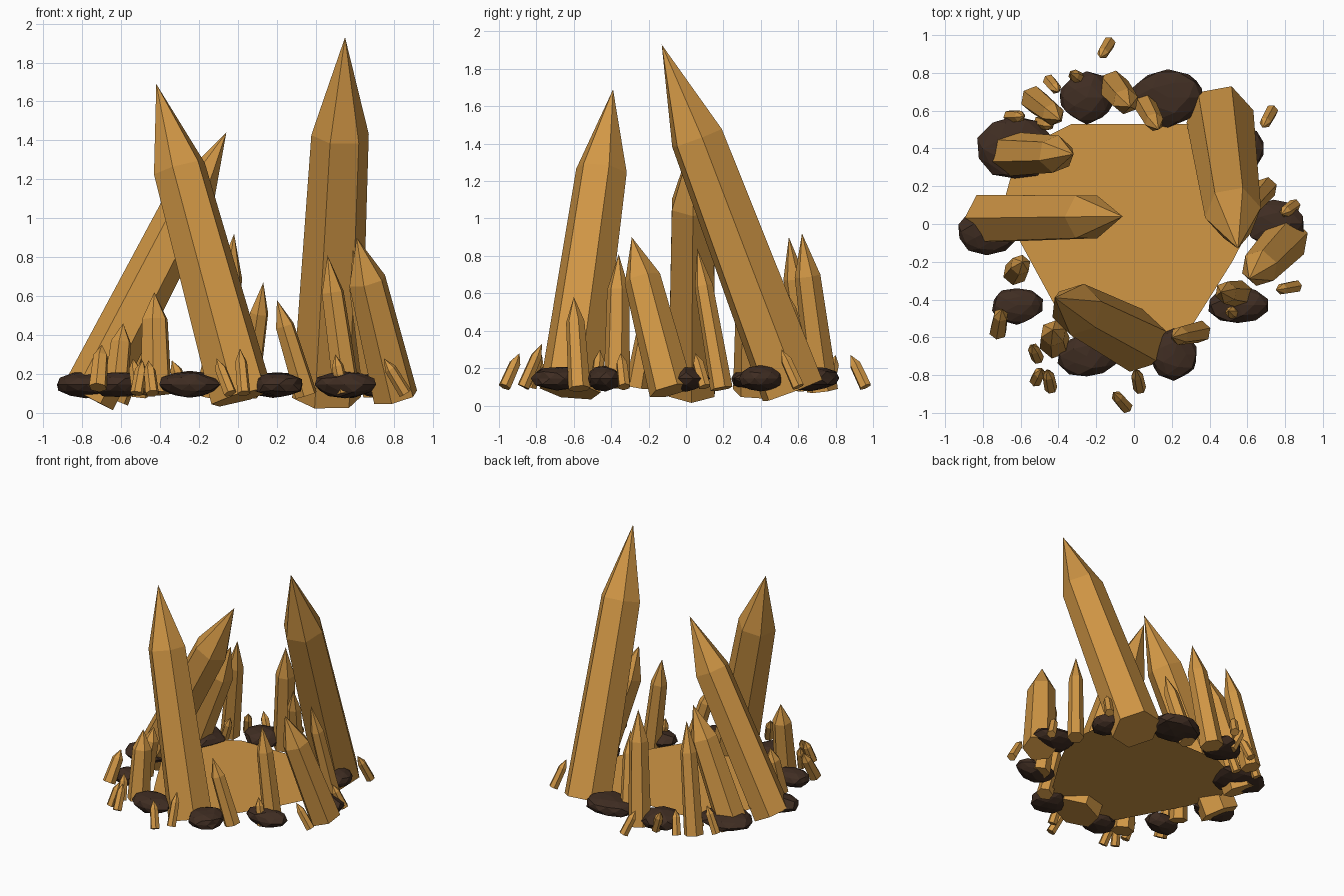
import bpy, bmesh, math, random
from mathutils import Vector

random.seed(4)


def material(name, rgb):
    m = bpy.data.materials.new(name)
    m.diffuse_color = (*rgb, 1)
    return m


AMBER = material("amber", (0.64, 0.31, 0.06))
STONE = material("dark_stone", (0.05, 0.026, 0.016))


def finish(bm, name, mat):
    mesh = bpy.data.meshes.new(name)
    bm.to_mesh(mesh)
    bm.free()
    mesh.materials.append(mat)
    ob = bpy.data.objects.new(name, mesh)
    bpy.context.collection.objects.link(ob)
    return ob


def crystal(name, base, tip, r, roll=0, shoulder=0.73, flare=1.2):
    """Six-sided shard: flat base, slight taper up to the shoulder, then a point."""
    base, tip = Vector(base), Vector(tip)
    d = (tip - base).normalized()
    u = Vector((1, 0, 0))
    u = (u - d * u.dot(d)).normalized()
    v = d.cross(u)
    bm = bmesh.new()
    rings = []
    for t, rad in ((0, r * flare), (shoulder, r)):
        c = base.lerp(tip, t)
        ring = []
        for i in range(6):
            a = math.radians(roll + 60 * i)
            ring.append(bm.verts.new(c + (u * math.cos(a) + v * math.sin(a)) * rad))
        rings.append(ring)
    point = bm.verts.new(tip)
    low, high = rings
    bm.faces.new(low[::-1])
    for i in range(6):
        j = (i + 1) % 6
        bm.faces.new((low[i], low[j], high[j], high[i]))
        bm.faces.new((high[i], high[j], point))
    return finish(bm, name, AMBER)


def rock(name, x, y, rx, ry):
    """Flattened, roughened stone."""
    bm = bmesh.new()
    bmesh.ops.create_icosphere(bm, subdivisions=2, radius=1)
    for p in bm.verts:
        k = random.uniform(0.88, 1.06)
        p.co = Vector((x + p.co.x * rx * k, y + p.co.y * ry * k, 0.145 + p.co.z * 0.068 * k))
    return finish(bm, name, STONE)


# Flat crystal floor
bm = bmesh.new()
outline = [(-0.33, 0.53), (-0.45, 0.47), (-0.63, 0.33), (-0.68, 0.15), (-0.6, -0.1),
           (-0.42, -0.43), (-0.3, -0.64), (0.18, -0.7), (0.3, -0.55), (0.52, -0.2),
           (0.65, 0.05), (0.62, 0.28), (0.33, 0.53)]
bm.faces.new([bm.verts.new((x, y, 0.14)) for x, y in outline])
finish(bm, "crystal_floor", AMBER)

# Three towering shards
crystal("tall_shard_back", (0.455, 0.57, 0.08), (0.55, -0.13, 1.93), 0.15, 10)
crystal("tall_shard_front", (0.02, -0.62, 0.08), (-0.42, -0.39, 1.69), 0.14, 15)
crystal("tall_shard_left", (-0.77, 0.03, 0.08), (-0.06, 0.04, 1.44), 0.13, 0, flare=1.1)

# Medium shards
medium = [
    ((-0.67, 0.37, 0.08), (-0.32, 0.37, 0.94), 0.10),
    ((-0.11, 0.73, 0.08), (-0.02, 0.62, 0.92), 0.07),
    ((0.81, -0.08, 0.08), (0.61, -0.29, 0.90), 0.10),
    ((0.56, -0.37, 0.10), (0.46, -0.36, 0.81), 0.06),
    ((0.70, 0.19, 0.09), (0.59, 0.06, 0.84), 0.05),
    ((-0.53, 0.66, 0.09), (-0.39, 0.55, 0.90), 0.06),
    ((0.05, 0.65, 0.09), (0.13, 0.50, 0.67), 0.05),
    ((0.35, -0.57, 0.09), (0.20, -0.60, 0.58), 0.05),
    ((-0.42, -0.63, 0.10), (-0.43, -0.56, 0.62), 0.07),
    ((-0.63, -0.26, 0.10), (-0.59, -0.20, 0.46), 0.055),
    ((-0.72, -0.57, 0.13), (-0.70, -0.45, 0.35), 0.04),
]
for i, (b, t, r) in enumerate(medium):
    crystal(f"medium_shard_{i + 1}", b, t, r, 20)

# Small shards around the rim: base x, y, then tip x, y, z
small = [
    (-0.51, -0.71, -0.54, -0.64, 0.28), (-0.52, -0.83, -0.49, -0.77, 0.27),
    (-0.44, -0.87, -0.46, -0.77, 0.27), (0.03, -0.87, 0.01, -0.77, 0.33),
    (-0.04, -0.97, -0.11, -0.89, 0.28), (0.86, -0.33, 0.75, -0.35, 0.28),
    (0.73, 0.60, 0.68, 0.51, 0.30), (0.85, 0.10, 0.78, 0.05, 0.28),
    (-0.13, 0.96, -0.18, 0.88, 0.27), (-0.45, 0.76, -0.40, 0.70, 0.27),
    (-0.27, 0.76, -0.34, 0.80, 0.27), (-0.66, 0.57, -0.58, 0.57, 0.30),
    (-0.50, 0.54, -0.43, 0.52, 0.30), (0.54, -0.48, 0.50, -0.46, 0.30),
]
for i, (bx, by, tx, ty, tz) in enumerate(small):
    crystal(f"small_shard_{i + 1}", (bx, by, 0.10), (tx, ty, tz), 0.031, 10, 0.7, 1.1)

# Ring of dark rocks
rocks = [
    (-0.62, -0.43, 0.14, 0.10), (-0.25, -0.70, 0.16, 0.12), (0.21, -0.69, 0.14, 0.14),
    (0.55, -0.43, 0.16, 0.10), (0.74, 0.00, 0.16, 0.13), (0.59, 0.40, 0.11, 0.12),
    (0.18, 0.67, 0.20, 0.16), (-0.25, 0.67, 0.15, 0.14), (-0.63, 0.40, 0.20, 0.17),
    (-0.78, -0.04, 0.16, 0.12),
]
for i, p in enumerate(rocks):
    rock(f"rock_{i + 1}", *p)
